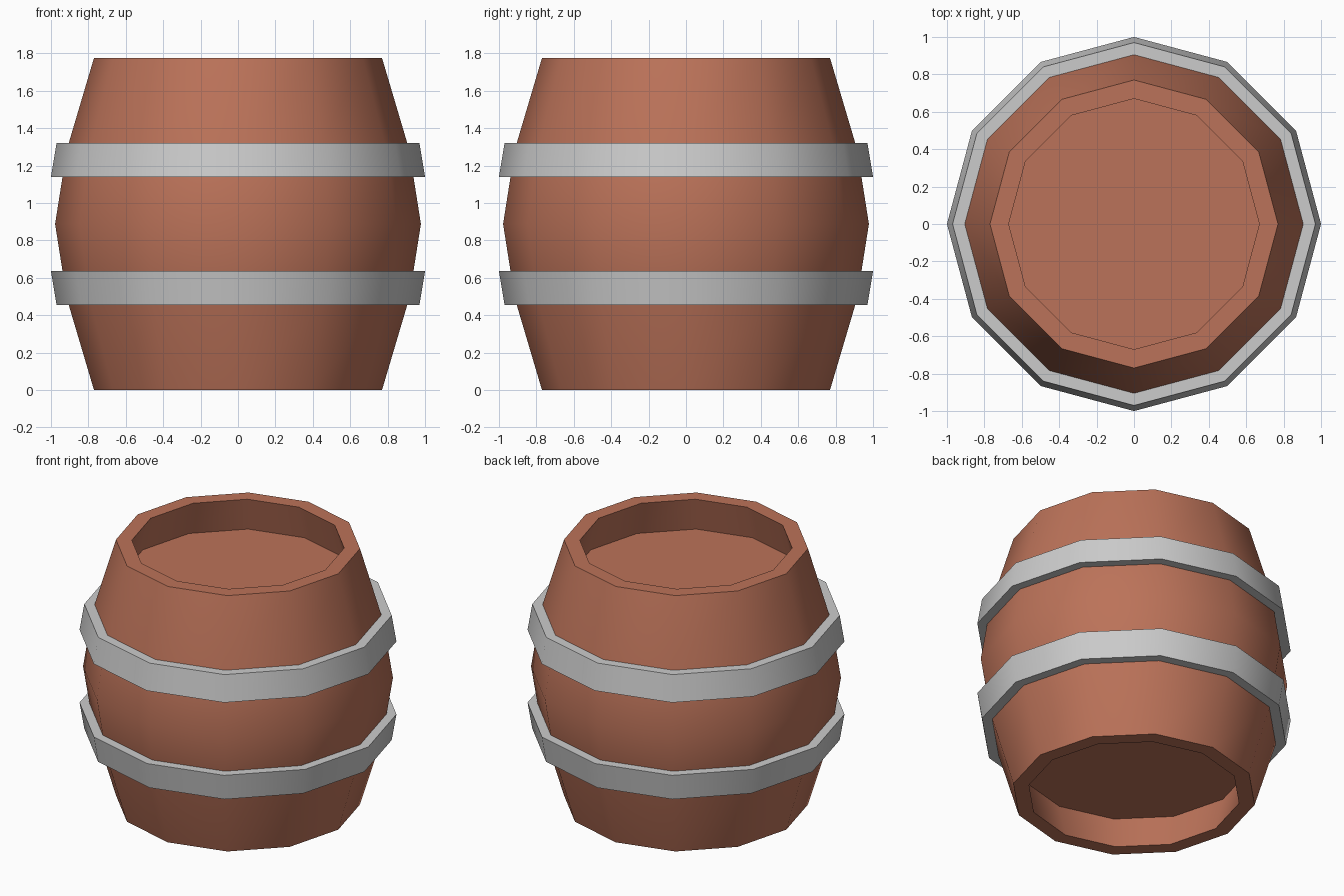
import bpy
import bmesh
from math import cos, sin, pi, radians

if "Cube" in bpy.data.objects:
    bpy.data.objects.remove(bpy.data.objects["Cube"])

SIDES = 12
HEIGHT = 1.775

wood = bpy.data.materials.new("wood")
wood.diffuse_color = (0.5, 0.17, 0.1, 1)
wood.use_nodes = True
wood.node_tree.nodes["Principled BSDF"].inputs["Base Color"].default_value = wood.diffuse_color


def lathe(name, profile, capped=False, material=None):
    """Revolve (radius, z) points, listed bottom to top on the outside."""
    bm = bmesh.new()
    rings = [[bm.verts.new((r * cos(2 * pi * i / SIDES), r * sin(2 * pi * i / SIDES), z))
              for i in range(SIDES)] for r, z in profile]
    for low, high in zip(rings, rings[1:]):
        for i in range(SIDES):
            j = (i + 1) % SIDES
            bm.faces.new((low[i], low[j], high[j], high[i]))
    if capped:
        bm.faces.new(rings[0][::-1])
        bm.faces.new(rings[-1])
    mesh = bpy.data.meshes.new(name)
    bm.to_mesh(mesh)
    bm.free()
    obj = bpy.data.objects.new(name, mesh)
    bpy.context.collection.objects.link(obj)
    if material:
        mesh.materials.append(material)
    bpy.ops.object.select_all(action='DESELECT')
    obj.select_set(True)
    bpy.context.view_layer.objects.active = obj
    bpy.ops.object.shade_smooth_by_angle(angle=radians(40))
    return obj


# Bulging body with a rim and sunken lid at both ends
lower = [(0.73, 0.235), (0.67, 0), (0.77, 0), (0.905, 0.455), (0.938, 0.635)]
upper = [(r, HEIGHT - z) for r, z in reversed(lower)]
lathe("barrel_body", lower + [(0.978, HEIGHT / 2)] + upper, capped=True, material=wood)

# Metal hoops, mirrored about the middle, closed against the body
hoop = [(0.905, 0.455), (0.97, 0.455), (1.0, 0.635), (0.938, 0.635), (0.905, 0.455)]
lathe("lower_hoop", hoop)
lathe("upper_hoop", [(r, HEIGHT - z) for r, z in reversed(hoop)])
